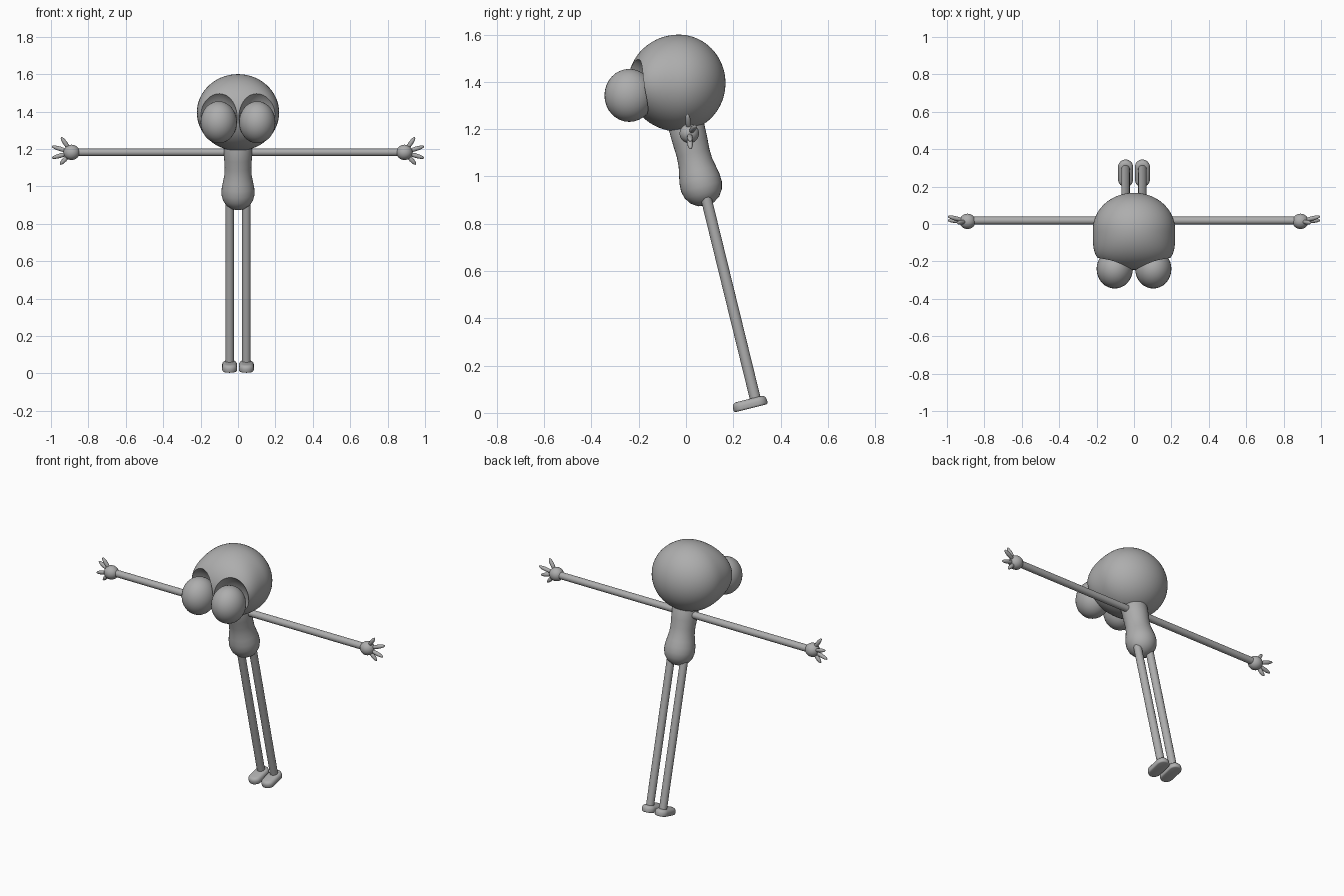
import bpy, bmesh, math
from mathutils import Vector, Matrix

old = bpy.data.objects.get("Cube")
if old:
    bpy.data.objects.remove(old, do_unlink=True)

grey = bpy.data.materials.new("plain_grey")
grey.use_nodes = True
grey.diffuse_color = (0.42, 0.42, 0.42, 1)
bsdf = next(n for n in grey.node_tree.nodes if n.type == 'BSDF_PRINCIPLED')
bsdf.inputs["Base Color"].default_value = (0.42, 0.42, 0.42, 1)

LEAN = Matrix.Rotation(math.radians(14), 4, 'X')   # the body leans forward
SIDES = (("left", 1), ("right", -1))


def finish(bm, name, angle=40):
    """Turn a bmesh into a smooth-shaded object."""
    bmesh.ops.recalc_face_normals(bm, faces=bm.faces)
    mesh = bpy.data.meshes.new(name)
    bm.to_mesh(mesh)
    bm.free()
    mesh.materials.append(grey)
    obj = bpy.data.objects.new(name, mesh)
    bpy.context.collection.objects.link(obj)
    smooth(obj, angle)
    return obj


def smooth(obj, angle=40):
    bpy.ops.object.select_all(action='DESELECT')
    obj.select_set(True)
    bpy.context.view_layer.objects.active = obj
    bpy.ops.object.shade_smooth_by_angle(angle=math.radians(angle))


def ellipsoid(name, centre, radii, turn=Matrix(), segments=32):
    bm = bmesh.new()
    m = Matrix.Translation(centre) @ turn @ Matrix.Diagonal((*radii, 1))
    bmesh.ops.create_uvsphere(bm, u_segments=segments, v_segments=segments // 2,
                              radius=1, matrix=m)
    return finish(bm, name)


def rod(name, a, b, radius):
    a, b = Vector(a), Vector(b)
    bm = bmesh.new()
    turn = (b - a).to_track_quat('Z', 'Y').to_matrix().to_4x4()
    bmesh.ops.create_cone(bm, cap_ends=True, segments=24, radius1=radius, radius2=radius,
                          depth=(b - a).length,
                          matrix=Matrix.Translation((a + b) / 2) @ turn)
    return finish(bm, name)


# Head: a ball whose front half is longer and fuller in the cheeks
bm = bmesh.new()
bmesh.ops.create_uvsphere(bm, u_segments=64, v_segments=40, radius=1)
for v in bm.verts:
    x, y, z = v.co
    cheek = 1 + 0.5 * y * y if y < 0 else 1
    v.co = (0.22 * x * cheek, (0.215 if y < 0 else 0.197) * y - 0.03, 0.205 * z + 1.395)
head = finish(bm, "head")

# Eye sockets carved from the head
cutters = []
for side, s in SIDES:
    cutter = ellipsoid(side + "_socket_cutter", (s * 0.118, -0.265, 1.36),
                       (0.116, 0.125, 0.16), segments=48)
    cutter.hide_render = True
    cutters.append(cutter)
    mod = head.modifiers.new("socket", 'BOOLEAN')
    mod.operation, mod.solver, mod.object = 'DIFFERENCE', 'EXACT', cutter
bpy.context.view_layer.update()
carved = bpy.data.meshes.new_from_object(
    head.evaluated_get(bpy.context.evaluated_depsgraph_get()))
head.modifiers.clear()
head.data = carved
for cutter in cutters:
    bpy.data.objects.remove(cutter, do_unlink=True)
smooth(head, 35)

# Torso: pear-shaped turned profile (radius, height along the lean)
profile = [(0, -0.09), (0.035, -0.083), (0.063, -0.064), (0.081, -0.037), (0.089, -0.005),
           (0.087, 0.03), (0.08, 0.065), (0.073, 0.1), (0.071, 0.14), (0.074, 0.19),
           (0.076, 0.26), (0.06, 0.31), (0, 0.33)]
bm = bmesh.new()
verts = [bm.verts.new((r, 0, h)) for r, h in profile]
edges = [bm.edges.new(pair) for pair in zip(verts, verts[1:])]
bmesh.ops.spin(bm, geom=verts + edges, cent=(0, 0, 0), axis=(0, 0, 1),
               angle=math.tau, steps=32)
bmesh.ops.remove_doubles(bm, verts=bm.verts, dist=0.0005)
bm.transform(Matrix.Translation((0, 0.064, 0.963)) @ LEAN)
finish(bm, "torso", 60)


def foot(name, x):
    """Rounded slab with half-round toe and heel."""
    bm = bmesh.new()
    bmesh.ops.create_cone(bm, cap_ends=True, segments=32, radius1=0.04, radius2=0.04,
                          depth=0.04)
    for v in bm.verts:
        v.co.y += math.copysign(0.034, v.co.y + 0.0001)
    top = [e for e in bm.edges if all(v.co.z > 0 for v in e.verts)]
    bottom = [e for e in bm.edges if all(v.co.z < 0 for v in e.verts)]
    bmesh.ops.bevel(bm, geom=top, offset=0.02, segments=4, profile=0.5, affect='EDGES')
    bmesh.ops.bevel(bm, geom=[e for e in bottom if e.is_valid], offset=0.008,
                    segments=3, profile=0.5, affect='EDGES')
    bm.transform(Matrix.Translation((x, 0.27, 0.039)) @ LEAN)
    finish(bm, name, 50)


# Finger tips relative to the palm: outward, y, z
tips = [(0.055, -0.008, 0.08), (0.104, 0.026, 0.032), (0.104, 0.005, -0.03),
        (0.06, 0.005, -0.064)]

for side, s in SIDES:
    ellipsoid(side + "_eye", (s * 0.103, -0.24, 1.343), (0.097, 0.105, 0.112))
    rod(side + "_leg", (s * 0.045, 0.07, 0.97), (s * 0.045, 0.293, 0.06), 0.023)
    foot(side + "_foot", s * 0.045)
    rod(side + "_arm", (0, 0.018, 1.183), (s * 0.88, 0.018, 1.183), 0.021)
    palm = Vector((s * 0.89, 0.014, 1.182))
    ellipsoid(side + "_palm", palm, (0.043, 0.041, 0.041))
    for i, (out, y, z) in enumerate(tips):
        reach = Vector((s * out, y, z))
        start = reach.normalized() * 0.02
        turn = reach.to_track_quat('Z', 'Y').to_matrix().to_4x4()
        ellipsoid(f"{side}_finger_{i + 1}", palm + (start + reach) / 2,
                  (0.012, 0.012, (reach - start).length / 2 + 0.002), turn, 16)
